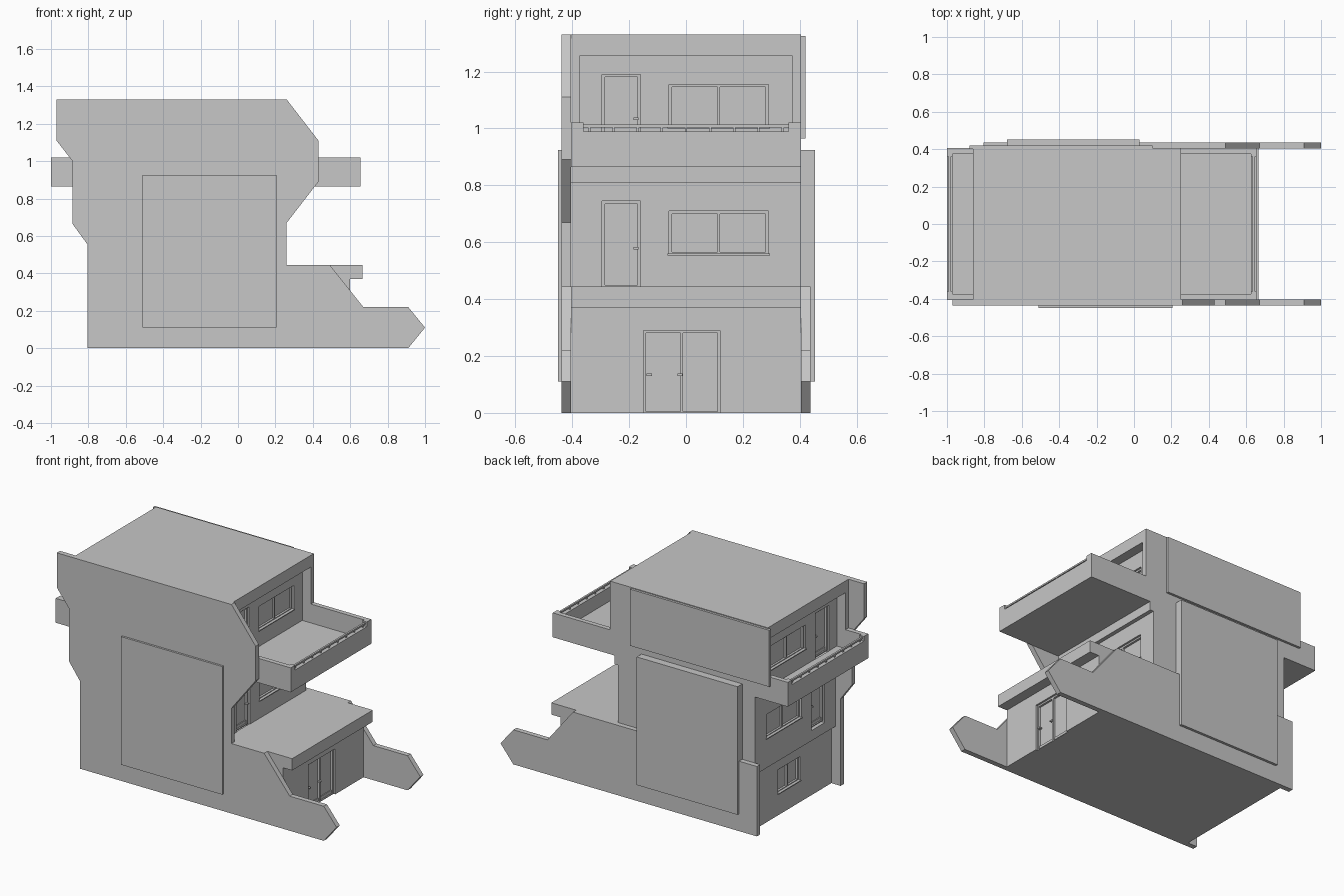
import bpy, bmesh

if "Cube" in bpy.data.objects:
    bpy.data.objects.remove(bpy.data.objects["Cube"])

concrete = bpy.data.materials.new("warm_grey_concrete")
concrete.diffuse_color = (0.57, 0.57, 0.57, 1)
concrete.use_nodes = True
concrete.node_tree.nodes["Principled BSDF"].inputs["Base Color"].default_value = concrete.diffuse_color


def finish(bm, name):
    bmesh.ops.recalc_face_normals(bm, faces=bm.faces)
    mesh = bpy.data.meshes.new(name)
    bm.to_mesh(mesh)
    bm.free()
    mesh.materials.append(concrete)
    obj = bpy.data.objects.new(name, mesh)
    bpy.context.collection.objects.link(obj)
    return obj


def add_box(bm, x, y, z):
    """Box from (min, max) pairs."""
    verts = bmesh.ops.create_cube(bm, size=1)["verts"]
    for v in verts:
        v.co = [(a + b) / 2 + c * (b - a) for (a, b), c in zip((x, y, z), v.co)]


def boxes(name, *items):
    bm = bmesh.new()
    for item in items:
        add_box(bm, *item)
    return finish(bm, name)


def prism(name, profile, y0, y1):
    """Outline in x, z pushed from y0 to y1."""
    bm = bmesh.new()
    face = bm.faces.new([bm.verts.new((x, y0, z)) for x, z in profile])
    out = bmesh.ops.extrude_face_region(bm, geom=[face])["geom"]
    for v in out:
        if isinstance(v, bmesh.types.BMVert):
            v.co.y = y1
    return finish(bm, name)


def storey(name, x, z, openings):
    """Solid storey with recessed openings: (side, y0, y1, z0, z1, leaves, is_door)."""
    body = boxes(name, (x, (-0.405, 0.405), z))
    cuts, frames = [], []
    depth, t = 0.025, 0.01
    for side, y0, y1, z0, z1, leaves, door in openings:
        wall = x[1] if side > 0 else x[0]

        def span(a, b):
            return tuple(sorted((wall + side * a, wall + side * b)))

        cuts.append((span(-depth, 0.02), (y0, y1), (z0 - (0.01 if door else 0), z1)))
        inner = span(-depth - 0.004, -0.012)
        frames += [(inner, (y0, y1), (z1 - t, z1)), (inner, (y0, y1), (z0, z0 + t / 2))]
        for i in range(leaves + 1):
            c = y0 + t / 2 + (y1 - y0 - t) * i / leaves
            frames.append((inner, (c - t / 2, c + t / 2), (z0, z1)))
        if door:
            # Handles and a low kick rail
            for c in ((y0 + 0.012, y1 - 0.15) if leaves == 2 else (y1 - 0.025,)):
                frames.append((span(-0.02, -0.002), (c, c + 0.018), (z0 + 0.13, z0 + 0.138)))
            frames.append((span(-0.03, -0.02), (y0, y1), (z0, z0 + 0.025)))
        else:
            # Sill
            frames.append((span(-depth, 0.006), (y0 - 0.005, y1 + 0.005), (z0 - 0.006, z0)))
    cutter = boxes(name + "_cutter", *cuts)
    cutter.hide_render = True
    cutter.hide_set(True)
    mod = body.modifiers.new("openings", "BOOLEAN")
    mod.operation = "DIFFERENCE"
    mod.solver = "EXACT"
    mod.object = cutter
    boxes(name + "_frames", *frames)


# Storeys with doors and windows
storey("ground_storey", (-0.74, 0.60), (0, 0.37), [
    (1, -0.15, 0.12, 0, 0.29, 2, True),
    (-1, -0.09, 0.13, 0.14, 0.29, 2, False)])
storey("middle_storey", (-0.77, 0.195), (0.37, 0.865), [
    (s, *o) for s in (1, -1) for o in (
        (-0.295, -0.16, 0.445, 0.745, 1, True), (-0.06, 0.29, 0.56, 0.71, 2, False))])
storey("upper_storey", (-0.80, 0.19), (0.865, 1.255), [
    (s, *o) for s in (1, -1) for o in (
        (-0.295, -0.16, 0.90, 1.19, 1, True), (-0.06, 0.29, 1.005, 1.155, 2, False))])

# Roof, terrace slab and the beam under the balcony
boxes("roof", ((-0.86, 0.25), (-0.405, 0.405), (1.255, 1.33)))
boxes("terrace_slab", ((0.19, 0.665), (-0.405, 0.405), (0.37, 0.445)))
boxes("balcony_beam", ((0.19, 0.22), (-0.405, 0.405), (0.81, 0.865)))

# Side fins framing the upper storey
boxes("upper_fins", *[
    (x, y, (0.865, 1.255)) for x in ((0.19, 0.25), (-0.86, -0.80))
    for y in ((-0.405, -0.375), (0.375, 0.405))])


def balcony(name, inner, outer):
    s = 1 if outer > inner else -1

    def span(a, b):
        return tuple(sorted((a, b)))

    parts = [(span(inner, outer), (-0.405, 0.405), (0.865, 0.90)),
             (span(outer - s * 0.03, outer), (-0.365, 0.365), (0.90, 0.99))]
    for y in ((-0.405, -0.375), (0.375, 0.405)):
        parts.append((span(inner, outer), y, (0.90, 1.02)))
    for y in ((-0.375, -0.36), (0.36, 0.375)):
        parts.append((span(outer - s * 0.03, outer), y, (0.90, 1.02)))
    boxes(name, *parts)
    # Low handrail on short posts
    mid = outer - s * 0.015
    rail = [((mid - 0.006, mid + 0.006), (-0.36, 0.36), (1.003, 1.013))]
    for i in range(9):
        y = -0.34 + 0.085 * i
        rail.append(((mid - 0.004, mid + 0.004), (y - 0.004, y + 0.004), (0.985, 1.005)))
    boxes(name + "_handrail", *rail)


balcony("right_balcony", 0.19, 0.655)
balcony("left_balcony", -0.80, -1.0)

# Full-height front wall and low back wall sharing the same pointed foot
foot = [(-0.805, 0), (0.91, 0), (1.0, 0.11), (0.91, 0.22), (0.67, 0.22), (0.49, 0.445)]
prism("front_wall", foot + [
    (0.26, 0.445), (0.26, 0.67), (0.43, 0.89), (0.43, 1.11), (0.26, 1.33),
    (-0.97, 1.33), (-0.97, 1.11), (-0.885, 1.0), (-0.885, 0.665), (-0.805, 0.555)],
    -0.437, -0.405)
prism("back_wall", foot + [(-0.805, 0.445)], 0.405, 0.437)

# Raised panels on the long walls
boxes("front_panel", ((-0.51, 0.205), (-0.45, -0.43), (0.11, 0.925)))
boxes("back_panel", ((-0.68, 0.03), (0.40, 0.453), (0.11, 0.925)))
boxes("back_upper_panel", ((-0.88, 0.10), (0.40, 0.42), (0.965, 1.325)))
